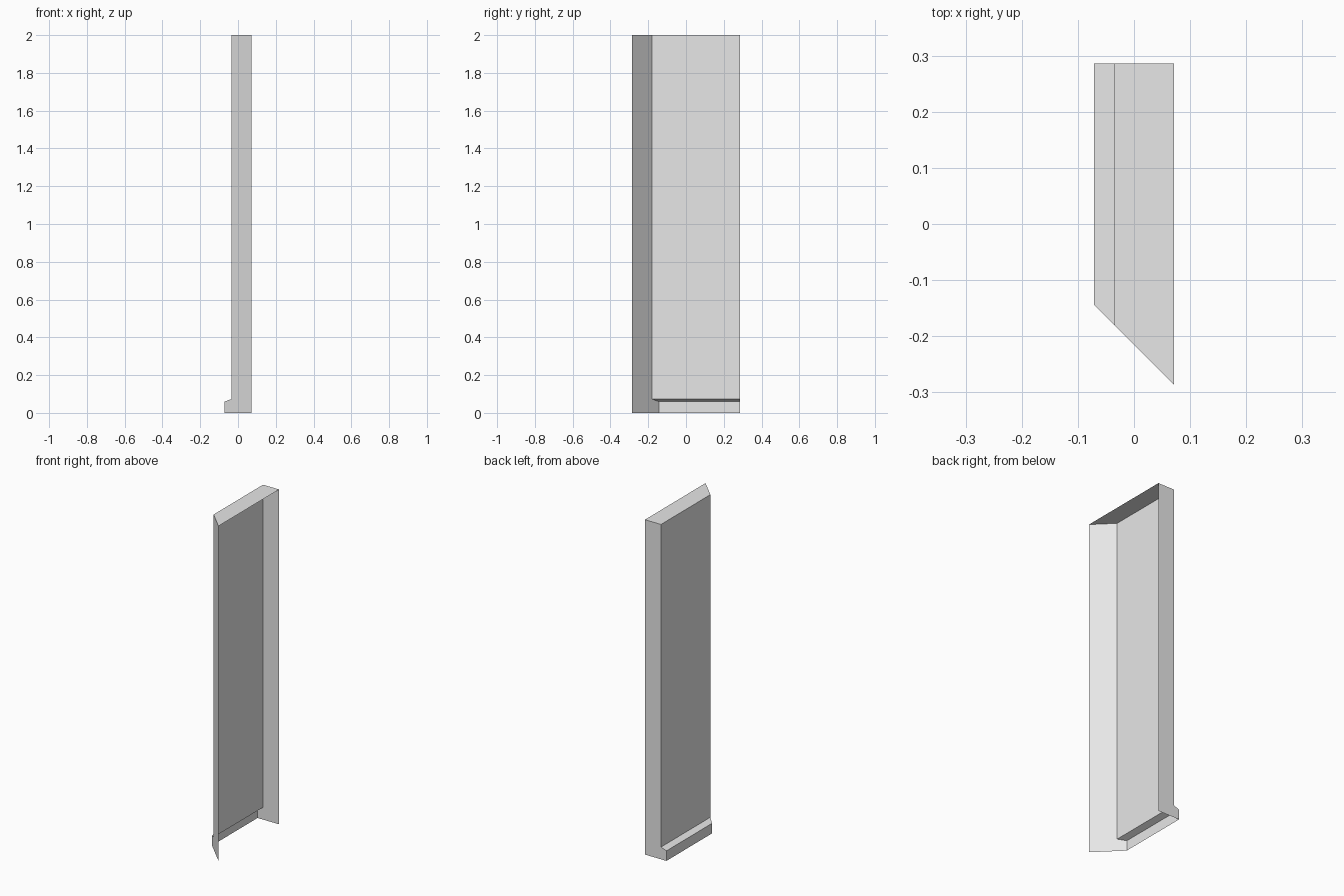
import bpy
import bmesh

cube = bpy.data.objects.get("Cube")
if cube:
    bpy.data.objects.remove(cube, do_unlink=True)

# Plain grey finish
grey = bpy.data.materials.new("light_grey")
grey.use_nodes = True
color = (0.8, 0.8, 0.8, 1)
grey.diffuse_color = color
grey.node_tree.nodes["Principled BSDF"].inputs["Base Color"].default_value = color

# Cross-section (x, z): skirting face, sloped ledge, wall face, top;
# the bottom and the rear side stay open
profile = [(0.071, 0), (-0.071, 0), (-0.071, 0.06),
           (-0.035, 0.073), (-0.035, 2), (0.071, 2)]
BACK_Y = 0.286


def mitre_y(x):
    """Front end is cut at 45 degrees."""
    return -0.215 - x


bm = bmesh.new()
front = [bm.verts.new((x, mitre_y(x), z)) for x, z in profile]
back = [bm.verts.new((x, BACK_Y, z)) for x, z in profile]

# Long faces, skipping the open bottom
for i in range(1, len(profile) - 1):
    bm.faces.new((front[i], front[i + 1], back[i + 1], back[i]))

# Mitred front end and square back end
bm.faces.new(front[::-1])
bm.faces.new(back)
bmesh.ops.recalc_face_normals(bm, faces=bm.faces)

# Make the shell face outward, toward the skirting side
bm.faces.ensure_lookup_table()
bm.normal_update()
if bm.faces[0].normal.x > 0:
    bmesh.ops.reverse_faces(bm, faces=bm.faces)

mesh = bpy.data.meshes.new("wall_panel_with_skirting")
bm.to_mesh(mesh)
bm.free()
mesh.materials.append(grey)
panel = bpy.data.objects.new("wall_panel_with_skirting", mesh)
bpy.context.collection.objects.link(panel)
